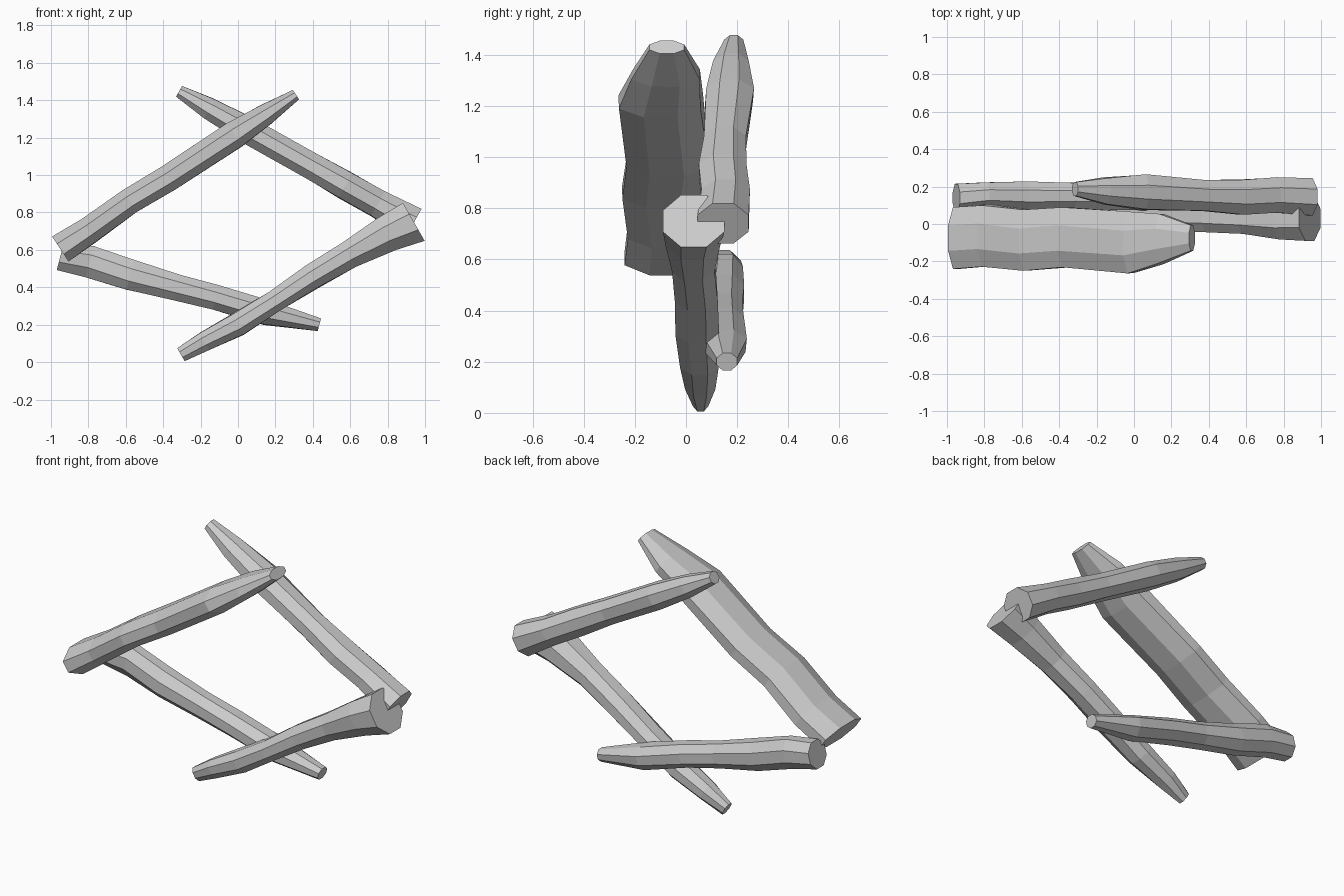
import bpy
import bmesh
import math
import random
from mathutils import Vector

random.seed(4)
SIDES = 8

default_cube = bpy.data.objects.get("Cube")
if default_cube:
    bpy.data.objects.remove(default_cube, do_unlink=True)

# Single pale wood-grey material
colour = (0.6, 0.6, 0.6, 1.0)
grey = bpy.data.materials.new("pale grey")
grey.use_nodes = True
grey.diffuse_color = colour
shader = next(n for n in grey.node_tree.nodes if n.type == "BSDF_PRINCIPLED")
shader.inputs["Base Color"].default_value = colour


def build_log(name, butt, tip, stations):
    """Loft an uneven eight-sided log from its butt to its tip.

    butt and tip are (x, z) points. Each station holds:
    fraction along, sideways bend, y centre, half thickness, half depth.
    """
    start = Vector((butt[0], 0, butt[1]))
    end = Vector((tip[0], 0, tip[1]))
    axis = end - start
    depth_dir = Vector((0, 1, 0))
    across = axis.normalized().cross(depth_dir)
    if across.z < 0:
        across.negate()

    bm = bmesh.new()
    rings = []
    last = len(stations) - 1
    for i, (along, bend, y, thick, depth) in enumerate(stations):
        centre = start + axis * along + across * bend + depth_dir * y
        ring = []
        for side in range(SIDES):
            angle = math.tau * (side + 0.5) / SIDES
            # Slight hewn unevenness between the two flat ends
            rough = random.uniform(0.96, 1.04) if 0 < i < last else 1
            radius = rough / math.cos(math.pi / SIDES)
            ring.append(bm.verts.new(
                centre
                + across * (thick * radius * math.sin(angle))
                + depth_dir * (depth * radius * math.cos(angle))))
        rings.append(ring)

    # Bark facets between neighbouring rings
    for lower, upper in zip(rings, rings[1:]):
        for side in range(SIDES):
            after = (side + 1) % SIDES
            bm.faces.new((lower[side], lower[after], upper[after], upper[side]))
    # Sawn ends
    bm.faces.new(rings[0])
    bm.faces.new(rings[-1])
    bmesh.ops.recalc_face_normals(bm, faces=bm.faces)

    mesh = bpy.data.meshes.new(name)
    bm.to_mesh(mesh)
    bm.free()
    mesh.materials.append(grey)
    log = bpy.data.objects.new(name, mesh)
    bpy.context.collection.objects.link(log)
    return log


# Broad front log, upper right side of the frame
build_log("upper_right_log", (-.95, .605), (.31, 1.43), [
    (0, 0, -.075, .08, .165),
    (.12, 0, -.065, .072, .168),
    (.3, .01, -.09, .07, .163),
    (.46, 0, -.075, .07, .16),
    (.74, 0, -.1, .074, .162),
    (.87, 0, -.08, .056, .13),
    (1, 0, -.075, .03, .068),
])

# Rear log, upper left side of the frame
build_log("upper_left_log", (.937, .741), (-.315, 1.448), [
    (0, 0, .145, .09, .1),
    (.15, 0, .155, .075, .095),
    (.29, 0, .145, .075, .095),
    (.45, 0, .152, .07, .083),
    (.71, 0, .17, .072, .093),
    (.87, 0, .177, .058, .07),
    (1, 0, .187, .033, .037),
])

# Front log, lower left side of the frame
build_log("lower_left_log", (.94, .75), (-.305, .04), [
    (0, 0, .03, .117, .12),
    (.11, .015, .025, .095, .105),
    (.27, .02, .03, .073, .085),
    (.43, .015, .04, .067, .085),
    (.6, 0, .045, .06, .085),
    (.76, -.01, .053, .062, .075),
    (.9, 0, .055, .052, .06),
    (1, 0, .057, .04, .03),
])

# Rear log, lower right side of the frame
build_log("lower_right_log", (-.95, .565), (.435, .2), [
    (0, 0, .14, .075, .075),
    (.11, .015, .155, .086, .07),
    (.27, 0, .15, .08, .075),
    (.45, 0, .15, .07, .07),
    (.6, 0, .15, .066, .075),
    (.8, -.01, .155, .065, .08),
    (1, 0, .16, .035, .04),
])
